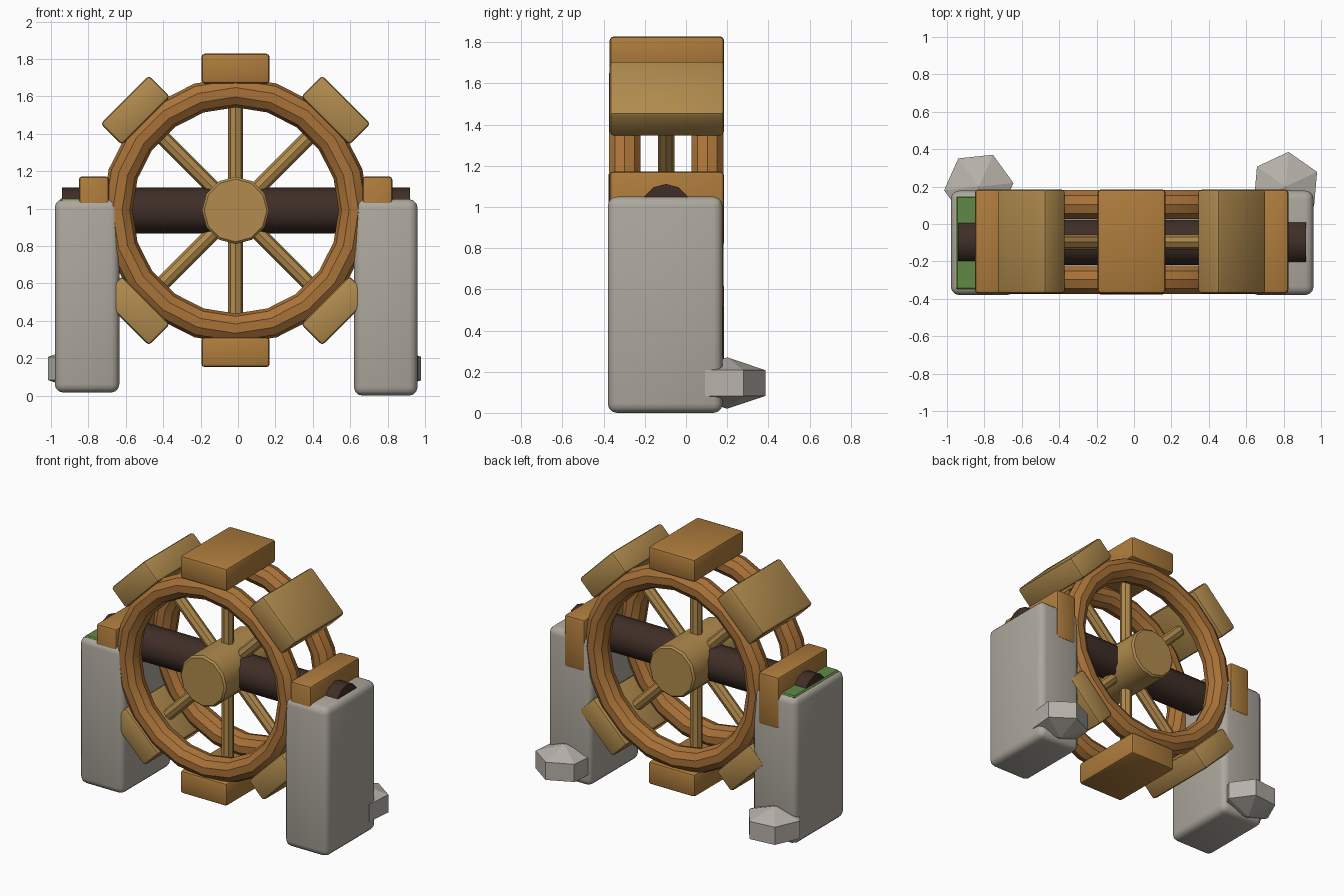
import bpy
from math import pi, radians, sin, cos

if "Cube" in bpy.data.objects:
    bpy.data.objects.remove(bpy.data.objects["Cube"])

CX, CY, CZ = -0.013, -0.097, 0.99   # wheel centre


def material(name, rgb):
    m = bpy.data.materials.new(name)
    m.diffuse_color = (*rgb, 1)
    m.use_nodes = True
    m.node_tree.nodes["Principled BSDF"].inputs["Base Color"].default_value = m.diffuse_color
    return m


RIM = material("rim_wood", (0.40, 0.17, 0.04))
PLANK = material("plank_wood", (0.42, 0.20, 0.045))
PALE = material("pale_wood", (0.44, 0.26, 0.075))
DARK = material("dark_wood", (0.05, 0.027, 0.02))
STONE = material("stone", (0.42, 0.39, 0.34))
ROCK = material("rock", (0.47, 0.44, 0.40))
MOSS = material("moss", (0.12, 0.25, 0.06))


def finish(name, mat, bevel=0, segments=1, smooth=True):
    ob = bpy.context.object
    ob.name = name
    ob.data.materials.append(mat)
    if bevel:
        bpy.ops.object.transform_apply(location=False, rotation=False, scale=True)
        mod = ob.modifiers.new("bevel", 'BEVEL')
        mod.width, mod.segments = bevel, segments
        mod.limit_method = 'ANGLE'
        mod.angle_limit = radians(40)
        bpy.ops.object.modifier_apply(modifier="bevel")
    if smooth:
        bpy.ops.object.shade_smooth_by_angle(angle=radians(35))
    return ob


def box(name, loc, size, mat, bevel, segments=1, rot=(0, 0, 0)):
    bpy.ops.mesh.primitive_cube_add(size=1, location=loc, rotation=rot)
    bpy.context.object.scale = size
    return finish(name, mat, bevel, segments)


def rod(name, loc, radius, length, rot, mat, sides, bevel=0):
    bpy.ops.mesh.primitive_cylinder_add(vertices=sides, radius=radius, depth=length,
                                        location=loc, rotation=rot)
    return finish(name, mat, bevel)


# Two wheel rims
for name, y in (("front_rim", -0.298), ("back_rim", 0.104)):
    bpy.ops.mesh.primitive_torus_add(major_segments=20, minor_segments=10,
                                     major_radius=0.632, minor_radius=0.081,
                                     location=(CX, y, CZ), rotation=(pi / 2, 0, 0))
    finish(name, RIM)
    bpy.context.object.data.shade_smooth()

# Spokes and paddles around the wheel
for i in range(8):
    a = i * pi / 4
    dx, dz = sin(a), cos(a)
    rod(f"spoke_{i + 1}", (CX + dx * 0.37, CY, CZ + dz * 0.37), 0.04, 0.56,
        (0, a, 0), PALE, 8)
    box(f"paddle_{i + 1}", (CX + dx * 0.758, CY + 0.004, CZ + dz * 0.758),
        (0.365, 0.555, 0.16), PALE if i % 2 else PLANK, 0.018, 2, (0, a, 0))

# Hub and axle
rod("hub", (CX, CY, CZ), 0.18, 0.56, (pi / 2, 0, 0), PALE, 12, 0.012)
rod("axle", (-0.01, CY, CZ), 0.122, 1.86, (0, pi / 2, 0), DARK, 12)

# Stone pillars carrying the axle
box("left_pillar", (-0.807, -0.101, 0.533), (0.345, 0.558, 1.034), STONE, 0.045, 3)
box("right_pillar", (0.79, -0.101, 0.525), (0.34, 0.558, 1.05), STONE, 0.045, 3)

# Moss on top of the left pillar
box("moss_patch", (-0.807, -0.101, 1.045), (0.29, 0.50, 0.02), MOSS, 0.008)

# Loose rocks at the back foot of each pillar
for name, x, turn in (("left_rock", -0.83, 36), ("right_rock", 0.81, -5)):
    bpy.ops.mesh.primitive_uv_sphere_add(segments=6, ring_count=3, radius=1,
                                         location=(x, 0.2, 0.145),
                                         rotation=(0, 0, radians(turn)))
    bpy.context.object.scale = (0.215, 0.215, 0.125)
    finish(name, ROCK, smooth=False)
